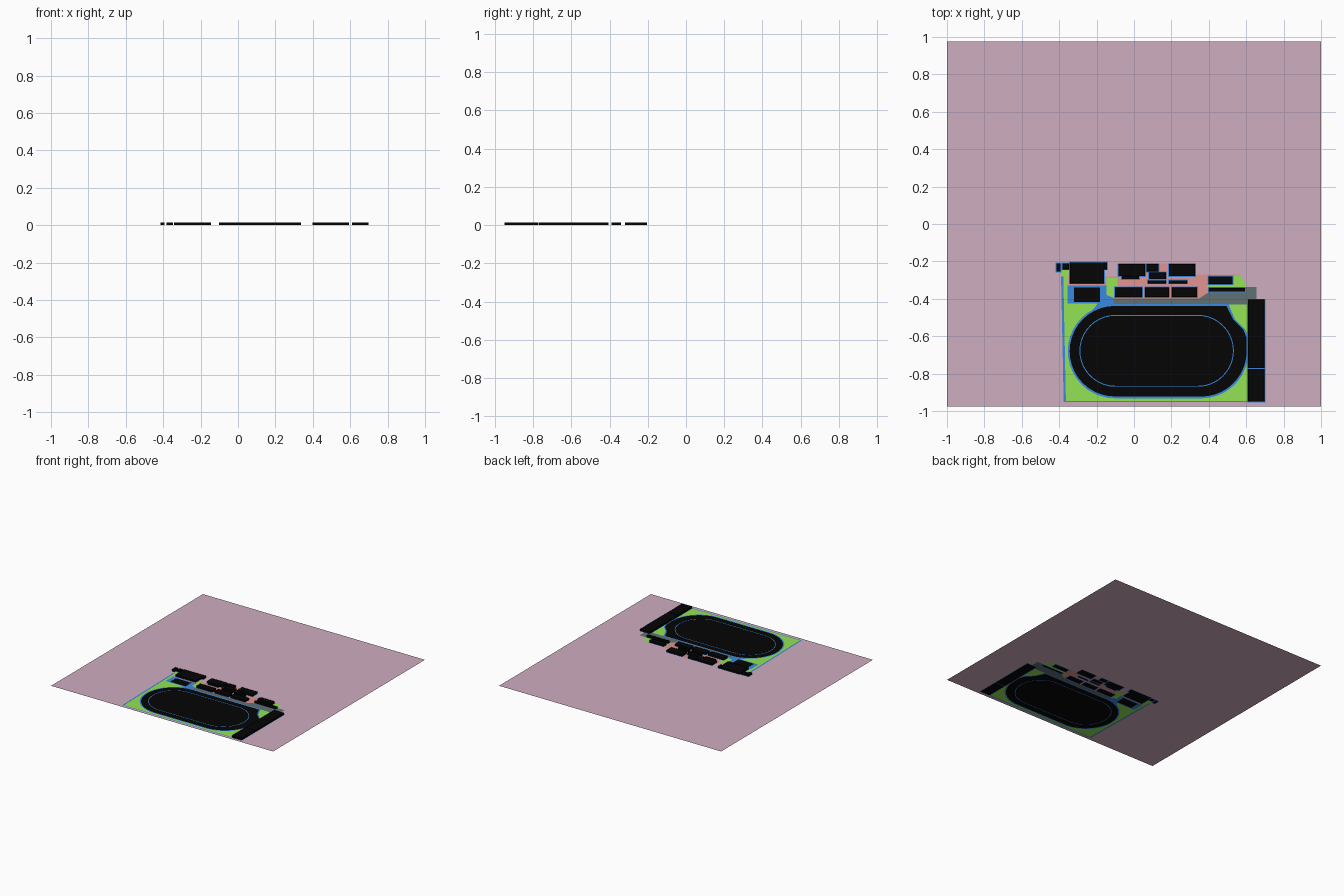
import bpy, bmesh
from math import cos, sin, radians
from mathutils import Vector
from mathutils.geometry import delaunay_2d_cdt, area_tri

if "Cube" in bpy.data.objects:
    bpy.data.objects.remove(bpy.data.objects["Cube"])

H = 0.015  # building height


def material(name, rgb):
    m = bpy.data.materials.new(name)
    m.diffuse_color = [(c / 255) ** 2.2 for c in rgb] + [1]
    m.use_nodes = True
    m.node_tree.nodes["Principled BSDF"].inputs["Base Color"].default_value = m.diffuse_color
    return m


PINK = material("land", (206, 172, 192))
GREEN = material("grass", (146, 226, 84))
BLUE = material("path", (60, 135, 225))
GREY = material("road", (96, 112, 114))
SALMON = material("plaza", (226, 146, 142))
BLACK = material("dark", (13, 13, 13))


def add_object(name, bm, mat):
    me = bpy.data.meshes.new(name)
    bm.to_mesh(me)
    bm.free()
    me.materials.append(mat)
    ob = bpy.data.objects.new(name, me)
    bpy.context.collection.objects.link(ob)


def rect(x0, x1, y0, y1, g=0):
    return [(x0 - g, y0 - g), (x1 + g, y0 - g), (x1 + g, y1 + g), (x0 - g, y1 + g)]


def arc(cx, cy, r, a0, a1, n=20):
    return [(cx + r * cos(radians(a0 + (a1 - a0) * i / n)),
             cy + r * sin(radians(a0 + (a1 - a0) * i / n))) for i in range(n + 1)]


def track(g):
    # oval with a clipped upper right shoulder
    r = 0.242 + g
    return (arc(-0.102, -0.68, r, 90, 270) + arc(0.36, -0.68, r, -90, 0)
            + [(0.602 + g, -0.61), (0.585 + g, -0.565), (0.53 + g, -0.51), (0.495 + g, -0.438 + g)])


def stadium(r):
    return arc(-0.1, -0.678, r, 90, 270) + arc(0.342, -0.678, r, -90, 90)


def box(name, x0, x1, y0, y1):
    # block with a shallow recessed roof
    bm = bmesh.new()
    base = bm.faces.new([bm.verts.new((x, y, 0)) for x, y in rect(x0, x1, y0, y1)])
    ext = bmesh.ops.extrude_face_region(bm, geom=[base], use_keep_orig=True)["geom"]
    bmesh.ops.translate(bm, verts=[v for v in ext if isinstance(v, bmesh.types.BMVert)], vec=(0, 0, H))
    top = [f for f in ext if isinstance(f, bmesh.types.BMFace)]
    bmesh.ops.recalc_face_normals(bm, faces=bm.faces)
    bmesh.ops.inset_region(bm, faces=top, thickness=0.002, depth=-0.001)
    add_object(name, bm, BLACK)


# building footprints: x0, x1, y0, y1
buildings = [
    (-0.342, -0.16, -0.317, -0.205), (-0.16, -0.144, -0.242, -0.205),
    (-0.415, -0.392, -0.255, -0.21), (-0.383, -0.348, -0.242, -0.21),
    (-0.084, 0.058, -0.279, -0.215), (-0.064, 0.027, -0.295, -0.279),
    (0.066, 0.132, -0.253, -0.215), (0.08, 0.17, -0.295, -0.26),
    (0.075, 0.17, -0.317, -0.302), (0.187, 0.326, -0.279, -0.215),
    (0.187, 0.283, -0.317, -0.302), (-0.102, 0.042, -0.39, -0.34),
    (0.06, 0.186, -0.39, -0.34), (0.204, 0.337, -0.39, -0.34),
    (0.398, 0.527, -0.32, -0.28), (0.401, 0.594, -0.362, -0.343),
]
stands = [(0.61, 0.697, -0.95, -0.775), (0.61, 0.697, -0.771, -0.405)]
court = (-0.321, -0.182, -0.416, -0.34)

# flat patches in painting order: the last one over a spot wins
layers = [
    ("ground", PINK, rect(-1, 1, -0.977, 0.977)),
    ("sports_lawn", GREEN, [(-0.385, -0.23), (-0.35, -0.23), (-0.355, -0.42), (0.605, -0.42),
                            (0.605, -0.953), (-0.37, -0.953)]),
    ("side_path", BLUE, [(-0.39, -0.28), (-0.378, -0.28), (-0.364, -0.953), (-0.376, -0.953)]),
    ("south_path", BLUE, rect(-0.37, 0.605, -0.953, -0.946)),
    ("plaza", SALMON, [(-0.35, -0.28), (-0.08, -0.28), (-0.08, -0.212), (0.33, -0.212), (0.33, -0.27),
                       (0.57, -0.27), (0.57, -0.28), (0.40, -0.28), (0.395, -0.37), (0.37, -0.4),
                       (-0.15, -0.4), (-0.15, -0.33), (-0.35, -0.33)]),
    ("road", GREY, [(-0.11, -0.397), (0.35, -0.397), (0.40, -0.365), (0.40, -0.338), (0.655, -0.338),
                    (0.655, -0.402), (0.605, -0.402), (0.605, -0.43), (-0.11, -0.43)]),
    ("east_lawn", GREEN, [(0.39, -0.275), (0.565, -0.275), (0.595, -0.31), (0.595, -0.34), (0.39, -0.34)]),
    ("west_walk", BLUE, [(-0.355, -0.328), (-0.145, -0.328), (-0.145, -0.38), (-0.11, -0.395),
                         (-0.11, -0.45), (-0.27, -0.51), (-0.19, -0.424), (-0.355, -0.424)]),
    ("planting_bed", GREEN, [(-0.148, -0.29), (-0.148, -0.38)] + arc(-0.117, -0.36, 0.03, -130, 0, 8)
     + [(-0.087, -0.29)]),
    ("track_kerb", BLUE, track(0.01)),
    ("track", BLACK, track(0)),
    ("infield_line", BLUE, stadium(0.192)),
    ("infield", BLACK, stadium(0.187)),
]
layers += [("building_walk", BLUE, rect(*b, g=0.005)) for b in buildings + stands]
layers += [("sports_court", BLACK, rect(*court))]
layers += [(None, None, rect(*b)) for b in buildings + stands]  # openings under buildings


def ccw(p):
    a = sum(p[i - 1][0] * p[i][1] - p[i][0] * p[i - 1][1] for i in range(len(p)))
    return p if a > 0 else p[::-1]


# one flat tiling of all the patches
pts, polys = [], []
for name, mat, p in layers:
    polys.append(list(range(len(pts), len(pts) + len(p))))
    pts += [Vector(v) for v in ccw(p)]
verts, _, tris, _, _, owners = delaunay_2d_cdt(pts, [], polys, 0, 1e-5)

patches = {}
for tri, own in zip(tris, owners):
    if own:
        name, mat, _ = layers[max(own)]
        if name and area_tri(*[verts[i] for i in tri]) > 1e-10:
            patches.setdefault(name, (mat, []))[1].append(tri)

for name, (mat, faces) in patches.items():
    bm = bmesh.new()
    made = {}
    for f in faces:
        for i in f:
            if i not in made:
                made[i] = bm.verts.new((*verts[i], 0))
        face = bm.faces.new([made[i] for i in f])
        face.normal_update()
        if face.normal.z < 0:
            face.normal_flip()
    add_object(name, bm, mat)

# raised blocks
for i, b in enumerate(buildings):
    box(f"building_{i + 1}", *b)
for i, b in enumerate(stands):
    box(f"spectator_stand_{i + 1}", *b)
